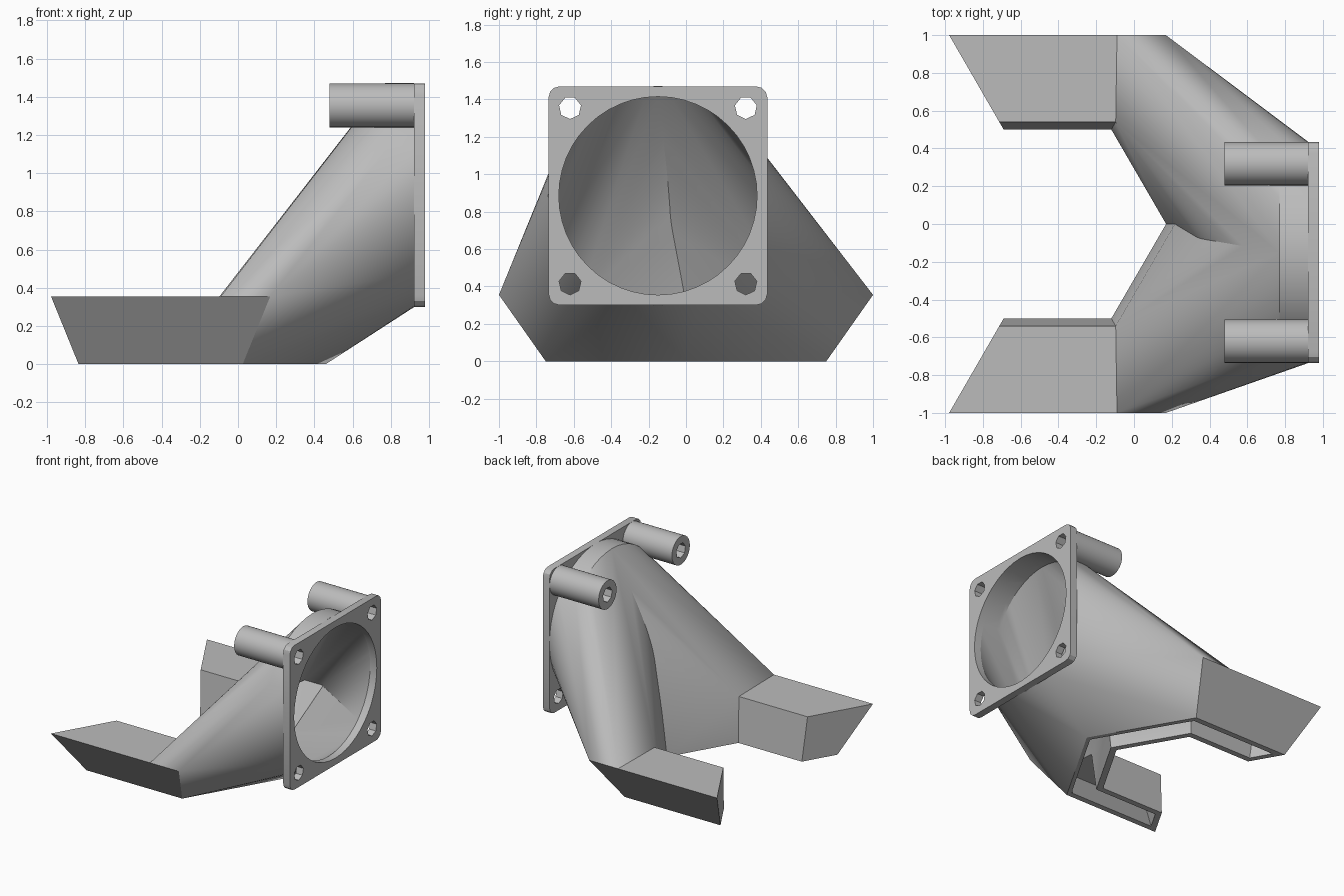
import bpy, bmesh, math

cube = bpy.data.objects.get("Cube")
if cube:
    bpy.data.objects.remove(cube, do_unlink=True)

grey = bpy.data.materials.new("light_grey_plastic")
grey.use_nodes = True
tone = (0.5, 0.5, 0.5, 1)
grey.diffuse_color = tone
grey.node_tree.nodes["Principled BSDF"].inputs["Base Color"].default_value = tone

SLOPE = math.tan(math.radians(30))
TOP, WALL = 0.355, 0.045
FAN_Y, FAN_Z = -0.15, 0.885      # centre of the round opening
BACK, FACE = 0.92, 0.98          # plate thickness along x
PITCH = 0.47                     # screw hole offset from the centre


def hull(name, points):
    """Object made from the convex hull of some points."""
    bm = bmesh.new()
    for p in points:
        bm.verts.new(p)
    result = bmesh.ops.convex_hull(bm, input=bm.verts)
    loose = {g for g in result["geom_interior"] + result["geom_unused"]
             if isinstance(g, bmesh.types.BMVert)}
    bmesh.ops.delete(bm, geom=list(loose), context="VERTS")
    bmesh.ops.dissolve_limit(bm, angle_limit=0.002, verts=bm.verts, edges=bm.edges)
    bmesh.ops.recalc_face_normals(bm, faces=bm.faces)
    mesh = bpy.data.meshes.new(name)
    bm.to_mesh(mesh)
    bm.free()
    mesh.materials.append(grey)
    ob = bpy.data.objects.new(name, mesh)
    bpy.context.collection.objects.link(ob)
    return ob


def disc(x, radius, sides=48, y=FAN_Y, z=FAN_Z):
    """Ring of points facing along x, with one point straight down."""
    turns = [2 * math.pi * i / sides for i in range(sides)]
    return [(x, y + radius * math.sin(a), z - radius * math.cos(a)) for a in turns]


def rod(name, x0, x1, radius, sides=48, y=FAN_Y, z=FAN_Z):
    return hull(name, disc(x0, radius, sides, y, z) + disc(x1, radius, sides, y, z))


def combine(base, parts, operation):
    """Apply booleans to the base and remove the helper parts."""
    for part in parts:
        part.hide_render = True
        mod = base.modifiers.new("cut", "BOOLEAN")
        mod.operation, mod.object, mod.solver = operation, part, "EXACT"
    graph = bpy.context.evaluated_depsgraph_get()
    mesh = bpy.data.meshes.new_from_object(base.evaluated_get(graph))
    base.modifiers.clear()
    base.data = mesh
    for part in parts:
        bpy.data.objects.remove(part, do_unlink=True)


# Channel section: (distance from the inner edge, height)
outer = [(0.5, TOP), (0.04, TOP), (0, 0), (0.25, 0)]
inner = [(0.413, TOP - WALL), (0.08, TOP - WALL), (WALL, -0.02), (0.19, -0.02)]


def mitre(section, side, shift=0):
    return [(-0.12 + d * SLOPE + shift, side * (0.5 + d), z) for d, z in section]


def middle(section):
    return [(0.17 + d / math.cos(math.radians(30)), 0, z) for d, z in section]


def arm(name, section, side, inset=0, shift=0):
    tip = [(-0.69 - d * SLOPE + inset, side * (0.5 + d), z) for d, z in section]
    return hull(name, tip + mitre(section, side, shift))


def funnel(name, section, side, radius, edge_x):
    roof = [(edge_x, side * (0.5 + d), z) for d, z in section[:2]]
    return hull(name, roof + mitre(section, side) + middle(section)
                + disc(0.77, radius) + disc(BACK, radius))


# Duct: two funnels and two arms, hollowed and open underneath
duct = funnel("duct", outer, 1, 0.587, -0.09)
combine(duct, [funnel("shell", outer, -1, 0.587, -0.09),
               arm("arm_shell", outer, 1), arm("arm_shell", outer, -1)], "UNION")
hollows = [rod("bore", 0.8, 1.0, 0.53)]
for side in (1, -1):
    hollows.append(funnel("hollow", inner, side, 0.53, -0.04))
    hollows.append(arm("arm_hollow", inner, side, WALL * 1.15, 0.02))
combine(duct, hollows, "DIFFERENCE")

# Square mounting plate with rounded corners
corners = []
for sy in (1, -1):
    for sz in (1, -1):
        for x in (BACK, FACE):
            corners += disc(x, 0.06, 12, FAN_Y + sy * 0.525, FAN_Z + sz * 0.525)
plate = hull("mounting_plate", corners)
holes = [rod("bore", 0.8, 1.1, 0.53)]
for sy in (1, -1):
    for sz in (1, -1):
        holes.append(rod("screw_hole", 0.8, 1.1, 0.06, 7,
                         FAN_Y + sy * PITCH, FAN_Z + sz * PITCH))
combine(plate, holes, "DIFFERENCE")

# Screw bosses behind the upper holes
parts = [duct, plate]
for sy, label in ((1, "back"), (-1, "front")):
    y, z = FAN_Y + sy * PITCH, FAN_Z + PITCH
    boss = rod(label + "_screw_boss", 0.48, BACK, 0.115, 32, y, z)
    combine(boss, [rod("screw_hole", 0.4, 1.0, 0.06, 7, y, z)], "DIFFERENCE")
    parts.append(boss)

# Smooth round walls, keep hard edges
bpy.ops.object.select_all(action="DESELECT")
for ob in parts:
    ob.select_set(True)
bpy.context.view_layer.objects.active = duct
bpy.ops.object.shade_smooth_by_angle(angle=math.radians(20))
